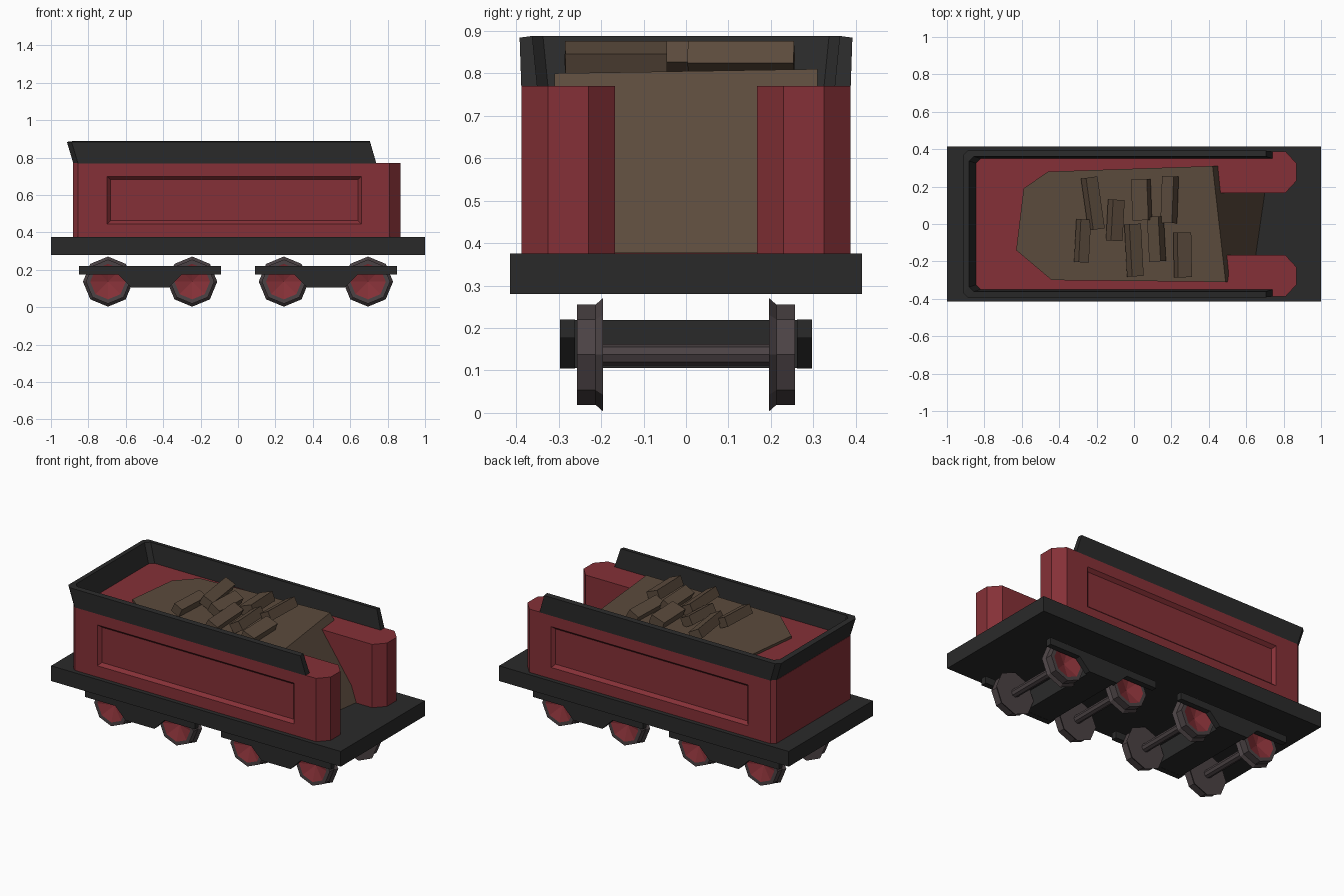
import bpy, bmesh, math
from mathutils import Matrix, Vector

if "Cube" in bpy.data.objects:
    bpy.data.objects.remove(bpy.data.objects["Cube"])


def material(name, rgb):
    m = bpy.data.materials.new(name)
    m.diffuse_color = (*rgb, 1)
    m.use_nodes = True
    m.node_tree.nodes["Principled BSDF"].inputs["Base Color"].default_value = m.diffuse_color
    return m


RED = material("red_paint", (0.235, 0.03, 0.038))
BLACK = material("black_iron", (0.023, 0.023, 0.023))
COAL = material("brown_coal", (0.105, 0.07, 0.046))
STEEL = material("wheel_steel", (0.07, 0.055, 0.058))


def finish(bm, name, *mats):
    bmesh.ops.recalc_face_normals(bm, faces=bm.faces)
    me = bpy.data.meshes.new(name)
    bm.to_mesh(me)
    bm.free()
    for m in mats:
        me.materials.append(m)
    ob = bpy.data.objects.new(name, me)
    bpy.context.collection.objects.link(ob)
    return ob


def loft(bm, rings, closed=True):
    """Skin equal-length rings of points, capping both ends."""
    vs = [[bm.verts.new(p) for p in r] for r in rings]
    n = len(vs[0])
    for a, b in zip(vs, vs[1:]):
        for i in range(n):
            bm.faces.new((a[i], a[(i + 1) % n], b[(i + 1) % n], b[i]))
    if closed:
        bm.faces.new(vs[0])
        bm.faces.new(vs[-1])
    return vs


def box(name, x, y, z, mat):
    bm = bmesh.new()
    loft(bm, [[(x[0], y[0], h), (x[1], y[0], h), (x[1], y[1], h), (x[0], y[1], h)] for h in z])
    return finish(bm, name, mat)


# Deck
box("deck", (-1, 1), (-0.415, 0.415), (0.28, 0.375), BLACK)

# Body: U-shaped plan, with a sunken panel on each long side
half = [(0.3, 0.167), (0.81, 0.167), (0.868, 0.23), (0.868, 0.325), (0.81, 0.388),
        (-0.855, 0.388), (-0.882, 0.365)]
plan = half + [(x, -y) for x, y in reversed(half)]
bm = bmesh.new()
loft(bm, [[(x, y, z) for x, y in plan] for z in (0.375, 0.77)])
bmesh.ops.recalc_face_normals(bm, faces=bm.faces)
sides = [f for f in bm.faces if abs(f.normal.y) > 0.9 and abs(f.calc_center_median().y) > 0.35]
bmesh.ops.inset_individual(bm, faces=sides, thickness=0.05)
for f in sides:
    for v in f.verts:
        v.co.x = -0.70 if v.co.x < 0 else 0.66
        v.co.z = 0.445 if v.co.z < 0.57 else 0.70
bmesh.ops.inset_individual(bm, faces=sides, thickness=0.025, depth=-0.02)
finish(bm, "body", RED)

# Flared rim around three sides of the body
front_x = (0.74, 0.705, 0.705, 0.74)
back_x = (-0.88, -0.915, -0.882, -0.845)
side_y = (0.388, 0.392, 0.362, 0.35)
rim_z = (0.768, 0.884, 0.888, 0.768)
c = 0.025
stations = [(front_x, side_y),
            ([x + c for x in back_x], side_y),
            (back_x, [y - c for y in side_y])]
rings = [list(zip(xs, ys, rim_z)) for xs, ys in stations]
rings += [[(x, -y, z) for x, y, z in r] for r in reversed(rings)]
bm = bmesh.new()
loft(bm, rings)
finish(bm, "rim", BLACK)

# Coal heap with a front slope running down to the deck between the arms
top = [(-0.59, 0.19, 0.785), (-0.46, 0.28, 0.80), (0.42, 0.31, 0.81),
       (0.49, -0.31, 0.80), (-0.44, -0.30, 0.80), (-0.63, -0.14, 0.785)]
low = [(-0.59, 0.19), (-0.46, 0.28), (0.72, 0.31), (0.63, -0.31), (-0.44, -0.30), (-0.63, -0.14)]
bm = bmesh.new()
loft(bm, [[(x, y, 0.377) for x, y in low], top])
finish(bm, "coal_heap", COAL)

# Loose coal lumps: x, y, length, width, turn, roll
lumps = [(-0.22, 0.11, 0.28, 0.07, 8, 28), (-0.10, 0.02, 0.22, 0.07, -3, 28),
         (0.04, 0.13, 0.22, 0.09, 2, -20), (0.19, 0.13, 0.25, 0.07, -2, -28),
         (-0.275, -0.09, 0.23, 0.06, -3, 25), (0.0, -0.14, 0.28, 0.07, 3, 28),
         (0.12, -0.08, 0.24, 0.07, 3, -30), (0.26, -0.165, 0.24, 0.08, 1, 22)]
for i, (x, y, length, width, turn, roll) in enumerate(lumps):
    bm = bmesh.new()
    bmesh.ops.create_cube(bm, size=1)
    bm.transform(Matrix.Translation((x, y, 0.834))
                 @ Matrix.Rotation(math.radians(turn), 4, 'Z')
                 @ Matrix.Rotation(math.radians(roll), 4, 'Y')
                 @ Matrix.Diagonal((width, length, 0.058, 1)))
    finish(bm, f"coal_lump_{i + 1}", COAL)


def wheel_ring(x, y, r):
    return [(x + r * math.sin(k * math.pi / 4), y, 0.137 - r * math.cos(k * math.pi / 4))
            for k in range(8)]


for n, cx in (("rear", -0.47), ("front", 0.47)):
    # Bogie side plates, deeper in the middle
    prof = [(0.38, 0.22), (0.38, 0.176), (0.17, 0.176), (0.10, 0.105)]
    prof += [(-x, z) for x, z in reversed(prof)]
    for side, s in (("left", -1), ("right", 1)):
        bm = bmesh.new()
        loft(bm, [[(cx + x, s * y, z) for x, z in prof] for y in (0.262, 0.297)])
        finish(bm, f"{n}_bogie_plate_{side}", BLACK)
    # Cross beam joining the plates
    box(f"{n}_bogie_beam", (cx - 0.09, cx + 0.09), (-0.265, 0.265), (0.106, 0.219), BLACK)

    for k, dx in enumerate((-0.225, 0.225)):
        x = cx + dx
        # Axle
        bm = bmesh.new()
        loft(bm, [wheel_ring(x, y, 0.025) for y in (-0.2, 0.2)])
        finish(bm, f"{n}_axle_{k + 1}", STEEL)
        # Flanged octagonal wheels with a dished red face
        for side, s in (("left", -1), ("right", 1)):
            bm = bmesh.new()
            vs = loft(bm, [wheel_ring(x, s * y, r) for y, r in
                           ((0.195, 0.134), (0.213, 0.118), (0.257, 0.118), (0.257, 0.095))],
                      closed=False)
            bm.faces.new(vs[0])
            hub = bm.verts.new((x, s * 0.225, 0.137))
            for i in range(8):
                f = bm.faces.new((vs[-1][i], vs[-1][(i + 1) % 8], hub))
                f.material_index = 1
            finish(bm, f"{n}_wheel_{k + 1}_{side}", STEEL, RED)
